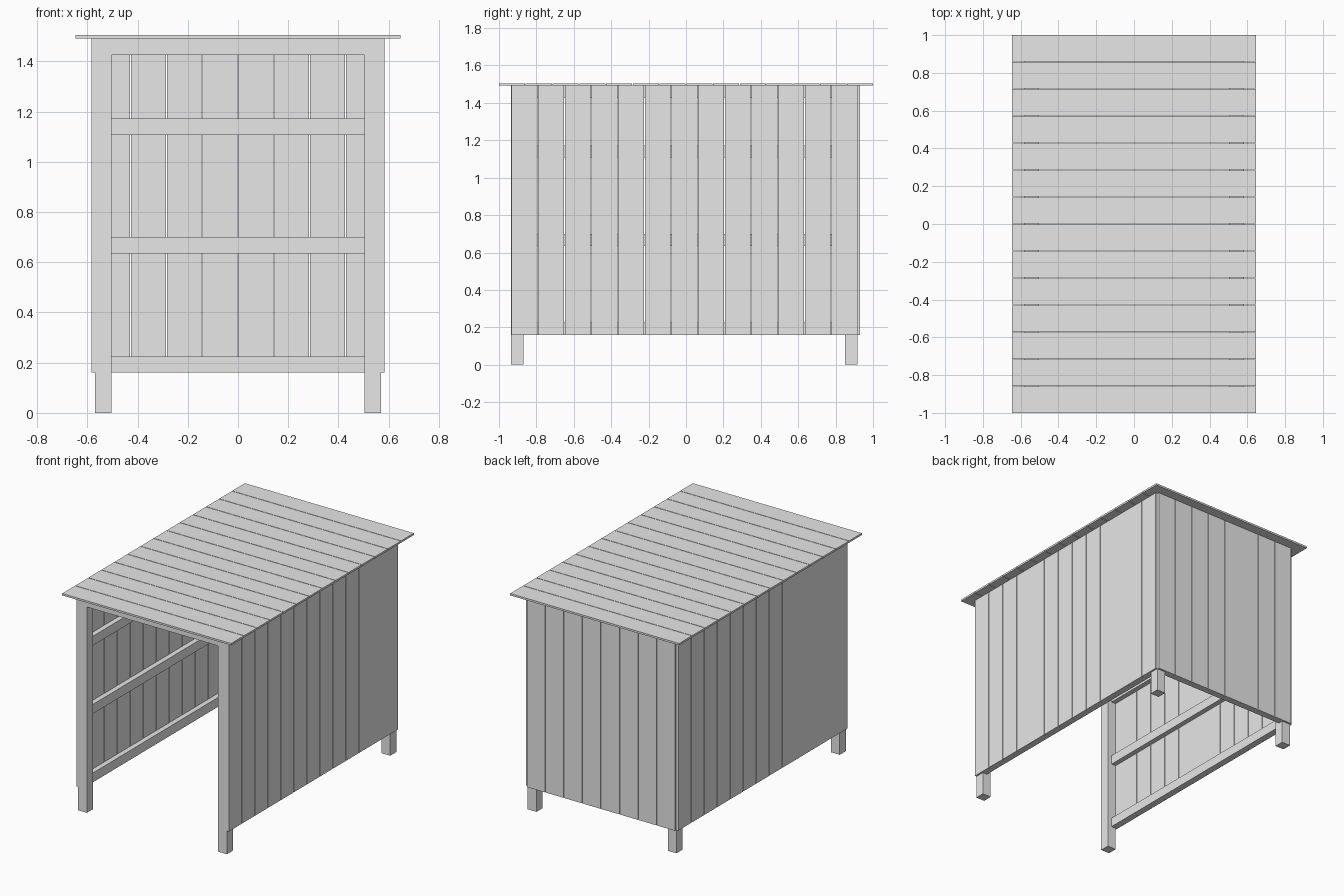
import bpy
import bmesh
from mathutils import Matrix, Vector

cube = bpy.data.objects.get("Cube")
if cube:
    bpy.data.objects.remove(cube, do_unlink=True)

timber = bpy.data.materials.new("grey timber")
timber.use_nodes = True
timber.diffuse_color = (0.8, 0.8, 0.8, 1)
timber.node_tree.nodes["Principled BSDF"].inputs["Base Color"].default_value = (0.8, 0.8, 0.8, 1)


def make(name, boxes):
    """Build one object from boxes given as (low corner, high corner)."""
    bm = bmesh.new()
    for low, high in boxes:
        low, high = Vector(low), Vector(high)
        place = Matrix.Translation((low + high) / 2) @ Matrix.Diagonal((*(high - low), 1))
        bmesh.ops.create_cube(bm, size=1, matrix=place)
    mesh = bpy.data.meshes.new(name)
    bm.to_mesh(mesh)
    bm.free()
    mesh.materials.append(timber)
    obj = bpy.data.objects.new(name, mesh)
    bpy.context.collection.objects.link(obj)
    return obj


def side_x(low, high, side):
    """Sorted x range on the left (+1) or right (-1) side."""
    return sorted((low * side, high * side))


def spans(start, end, count, gap=0.004):
    """Equal board ranges with a narrow gap between neighbours."""
    pitch = (end - start) / count
    return [(start + i * pitch + gap / 2, start + (i + 1) * pitch - gap / 2) for i in range(count)]


POST = 0.067            # post section
OUT = 0.57              # outer x of the frame
IN = OUT - POST
FRONT, BACK = -0.935, 0.918
BOARD = 0.013           # board thickness
RAIL = 0.035            # rail depth
BASE, EAVE = 0.16, 1.492
BEAM = EAVE - POST      # underside of the top beams
rail_heights = (BASE, 0.635, 1.107)

for side, label in ((1, "left"), (-1, "right")):
    p0, p1 = side_x(IN, OUT, side)
    # Corner posts
    make(f"front_{label}_post", [((p0, FRONT, 0), (p1, FRONT + POST, BEAM))])
    make(f"back_{label}_post", [((p0, BACK - POST, 0), (p1, BACK, BEAM))])
    # Side rails and top beam
    r0, r1 = side_x(OUT - RAIL, OUT, side)
    make(f"{label}_rails", [((r0, FRONT + POST, z), (r1, BACK - POST, z + 0.065))
                            for z in rail_heights])
    make(f"{label}_top_beam", [((p0, FRONT + POST, BEAM), (p1, BACK - POST, EAVE))])
    # Vertical side boards
    w0, w1 = side_x(OUT, OUT + BOARD, side)
    make(f"{label}_wall_boards", [((w0, a, BASE), (w1, b, EAVE))
                                  for a, b in spans(FRONT, BACK, 13)])

# Front and back top beams
make("front_top_beam", [((-OUT, FRONT, BEAM), (OUT, FRONT + POST, EAVE))])
make("back_top_beam", [((-OUT, BACK - POST, BEAM), (OUT, BACK, EAVE))])

# Back rails and vertical back boards
make("back_rails", [((-IN, BACK - RAIL, z), (IN, BACK, z + 0.065)) for z in rail_heights])
make("back_wall_boards", [((a, BACK, BASE), (b, BACK + BOARD, EAVE))
                          for a, b in spans(-OUT, OUT, 8)])

# Flat roof of cross boards
make("roof_boards", [((-0.647, a, EAVE), (0.647, b, EAVE + BOARD))
                     for a, b in spans(-1.002, 1.002, 14)])
